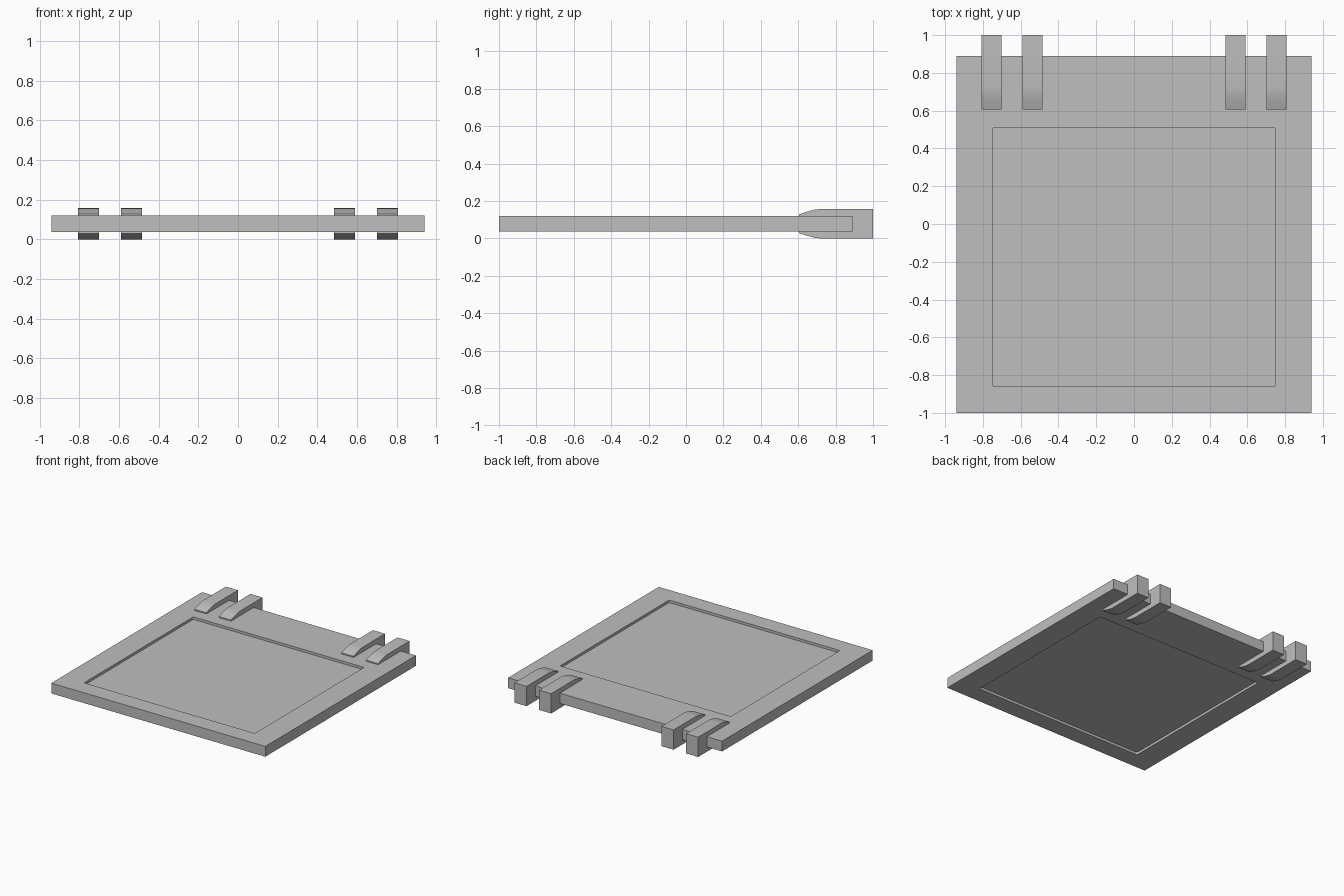
import bpy
import bmesh
import math

cube = bpy.data.objects.get("Cube")
if cube:
    bpy.data.objects.remove(cube, do_unlink=True)

TOP = 0.157
MID = TOP / 2

grey = bpy.data.materials.new("plain grey")
grey.use_nodes = True
colour = (0.52, 0.52, 0.52, 1)
grey.diffuse_color = colour
grey.node_tree.nodes["Principled BSDF"].inputs["Base Color"].default_value = colour


def make_object(name, bm):
    bmesh.ops.recalc_face_normals(bm, faces=bm.faces)
    mesh = bpy.data.meshes.new(name)
    bm.to_mesh(mesh)
    bm.free()
    mesh.materials.append(grey)
    obj = bpy.data.objects.new(name, mesh)
    bpy.context.collection.objects.link(obj)
    return obj


def sink_panel(bm, face, half_width, front, back, depth):
    """Cut a shallow rectangular recess with softened corners into a face."""
    side = 1 if face.normal.z > 0 else -1
    bmesh.ops.inset_individual(bm, faces=[face], thickness=0.1)
    for v in face.verts:
        v.co.x = math.copysign(half_width, v.co.x)
        v.co.y = back if v.co.y > 0 else front
    bmesh.ops.inset_individual(bm, faces=[face], thickness=0.01)
    for v in face.verts:
        v.co.x = math.copysign(half_width, v.co.x)
        v.co.y = back if v.co.y > 0 else front
        v.co.z -= side * depth
    corners = [e for v in face.verts for e in v.link_edges
               if e not in face.edges[:]]
    bmesh.ops.bevel(bm, geom=corners, offset=0.01, segments=3,
                    profile=0.5, affect='EDGES')


# Flat panel with a recess on both faces
bm = bmesh.new()
bmesh.ops.create_cube(bm, size=1)
for v in bm.verts:
    v.co.x *= 1.88
    v.co.y = 0.89 if v.co.y > 0 else -1
    v.co.z = MID + v.co.z * 0.082
bm.normal_update()
for direction in (1, -1):
    target = max(bm.faces, key=lambda f: f.normal.z * direction)
    sink_panel(bm, target, 0.75, -0.86, 0.51, 0.02)
    bm.normal_update()
make_object("panel", bm)

# Hinge arms: a tapered side profile (y, half height) gripping the back edge
taper = [(0.605, 0.05), (0.65, 0.065), (0.69, 0.0755), (0.72, MID), (1, MID)]
outline = [(y, MID + h) for y, h in taper]
outline += [(y, MID - h) for y, h in reversed(taper)]


def hinge_arm(name, x, width=0.106):
    bm = bmesh.new()
    face = bm.faces.new([bm.verts.new((x - width / 2, y, z)) for y, z in outline])
    grown = bmesh.ops.extrude_face_region(bm, geom=[face])["geom"]
    moved = [g for g in grown if isinstance(g, bmesh.types.BMVert)]
    bmesh.ops.translate(bm, vec=(width, 0, 0), verts=moved)
    return make_object(name, bm)


arms = [hinge_arm(f"{side}_{place}_hinge_arm", sign * x)
        for side, sign in (("left", 1), ("right", -1))
        for place, x in (("inner", 0.538), ("outer", 0.754))]

bpy.ops.object.select_all(action='DESELECT')
for arm in arms:
    arm.select_set(True)
bpy.context.view_layer.objects.active = arms[0]
bpy.ops.object.shade_smooth_by_angle(angle=math.radians(30))
